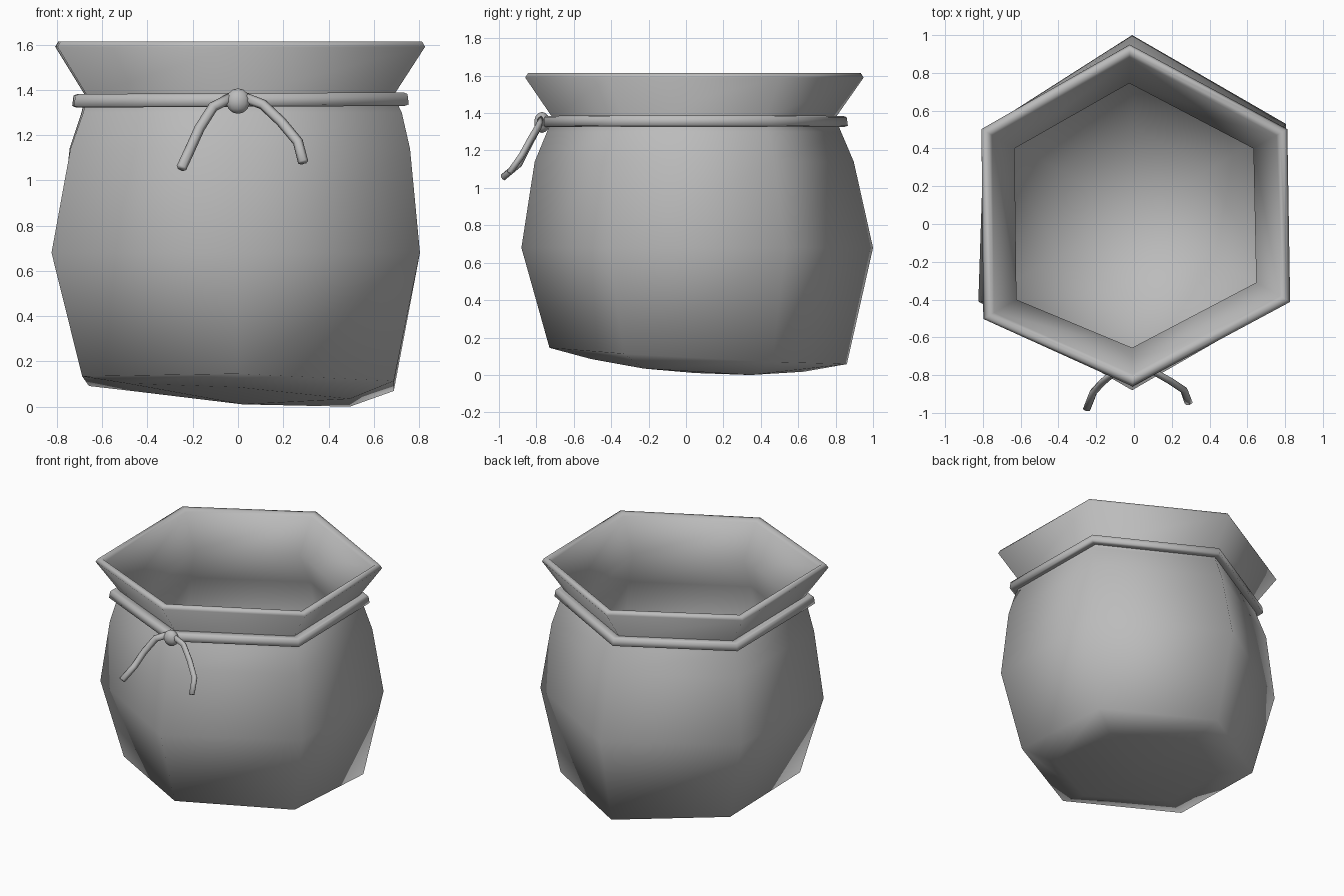
import bpy, bmesh, math
from mathutils import Vector

if "Cube" in bpy.data.objects:
    bpy.data.objects.remove(bpy.data.objects["Cube"])

# One plain grey for everything
GREY = (0.5, 0.5, 0.5, 1)
cloth = bpy.data.materials.new("plain_grey")
cloth.use_nodes = True
cloth.diffuse_color = GREY
cloth.node_tree.nodes["Principled BSDF"].inputs["Base Color"].default_value = GREY

# Uneven corners of the mouth (back, front right, front, front left) and of the belly (back right)
MOUTH = {1: (-0.025, -0.02), 3: (0.01, -0.07), 4: (-0.01, 0.04), 5: (0.015, 0.02)}
BELLY = {2: (0.03, -0.03)}


def finish(bm, name):
    """Turn a bmesh into a smooth shaded object."""
    bmesh.ops.recalc_face_normals(bm, faces=bm.faces)
    for face in bm.faces:
        face.smooth = True
    mesh = bpy.data.meshes.new(name)
    bm.to_mesh(mesh)
    bm.free()
    mesh.materials.append(cloth)
    obj = bpy.data.objects.new(name, mesh)
    bpy.context.collection.objects.link(obj)
    return obj


def hexagon(bm, radius, cx, cy, z, nudge=MOUTH, uneven=0, slope_x=0, slope_y=0):
    """Six vertices with corners to the front and back."""
    ring = []
    for i in range(6):
        a = math.radians(30 + 60 * i)
        dx, dy = nudge.get(i, (0, 0))
        x = cx + radius * math.cos(a) + uneven * dx
        y = cy + radius * math.sin(a) + uneven * dy
        ring.append(bm.verts.new((x, y, z + slope_x * x + slope_y * y)))
    return ring


def bridge(bm, lower, upper):
    n = len(lower)
    for i in range(n):
        j = (i + 1) % n
        bm.faces.new((lower[i], lower[j], upper[j], upper[i]))


def cap(bm, ring, centre):
    tip = bm.verts.new(centre)
    for i in range(len(ring)):
        bm.faces.new((ring[i], ring[(i + 1) % len(ring)], tip))


# Sack: outer wall from the floor up, over the rim and down to the hollow inside
bm = bmesh.new()
profile = [
    (0.57, 0, 0.06, 0.055, BELLY, 1, -0.07, -0.06),
    (0.795, 0, 0.065, 0.105, BELLY, 1, -0.015, -0.055),
    (0.94, -0.01, 0.06, 0.68, BELLY, 1),
    (0.865, 0.005, 0.04, 1.14, MOUTH, 0.4),
    (0.81, 0.01, 0.035, 1.30, MOUTH, 0.8),
    (0.78, 0, 0.035, 1.375, MOUTH, 0.8),
    (0.935, 0.002, 0.035, 1.59, MOUTH, 1),
    (0.92, 0.002, 0.035, 1.613, MOUTH, 1),
    (0.89, 0.002, 0.035, 1.613, MOUTH, 1),
    (0.87, 0.002, 0.035, 1.595, MOUTH, 1),
    (0.73, 0, 0.035, 1.37, MOUTH, 1),
    (0.81, 0.005, 0.04, 1.14, MOUTH, 0.4),
    (0.89, -0.01, 0.06, 0.68, BELLY, 1),
    (0.45, 0, 0.06, 0.32),
]
rings = [hexagon(bm, *p) for p in profile]
for lower, upper in zip(rings, rings[1:]):
    bridge(bm, lower, upper)
cap(bm, rings[0], (0.02, 0.05, 0.01))
cap(bm, rings[-1], (0.02, 0.05, 0.06))
finish(bm, "sack")

# Flat cord tied round the neck
bm = bmesh.new()
section = [(0.83, 1.325), (0.852, 1.332), (0.845, 1.378), (0.825, 1.385), (0.76, 1.38), (0.76, 1.33)]
rings = [hexagon(bm, r, 0.005, 0.03, z, MOUTH, 0.8, 0.005) for r, z in section]
for k, ring in enumerate(rings):
    bridge(bm, ring, rings[(k + 1) % len(rings)])
finish(bm, "neck_cord")

# Knot at the front
bm = bmesh.new()
bmesh.ops.create_uvsphere(bm, u_segments=10, v_segments=7, radius=0.056)
bmesh.ops.scale(bm, verts=bm.verts, vec=(1, 0.75, 1))
bmesh.ops.translate(bm, verts=bm.verts, vec=(0, -0.77, 1.35))
finish(bm, "knot")


def cord_end(name, path, radius=0.023, sides=6):
    """Slightly flattened tube swept along a path."""
    pts = [Vector(p) for p in path]
    bm = bmesh.new()
    rings = []
    for i, p in enumerate(pts):
        along = (pts[min(i + 1, len(pts) - 1)] - pts[max(i - 1, 0)]).normalized()
        u = along.cross(Vector((0, 1, 0))).normalized()
        v = along.cross(u) * 0.75
        angles = [math.tau * k / sides for k in range(sides)]
        rings.append([bm.verts.new(p + radius * (u * math.cos(a) + v * math.sin(a)))
                      for a in angles])
    for lower, upper in zip(rings, rings[1:]):
        bridge(bm, lower, upper)
    bm.faces.new(rings[0])
    bm.faces.new(rings[-1])
    finish(bm, name)


# Two loose ends hanging from the knot
cord_end("left_cord_end", [(0.03, -0.775, 1.365), (0.11, -0.785, 1.335), (0.19, -0.83, 1.26),
                           (0.265, -0.88, 1.17), (0.288, -0.945, 1.08)])
cord_end("right_cord_end", [(-0.03, -0.775, 1.365), (-0.11, -0.79, 1.325), (-0.17, -0.84, 1.23),
                            (-0.215, -0.89, 1.13), (-0.25, -0.98, 1.055)])
